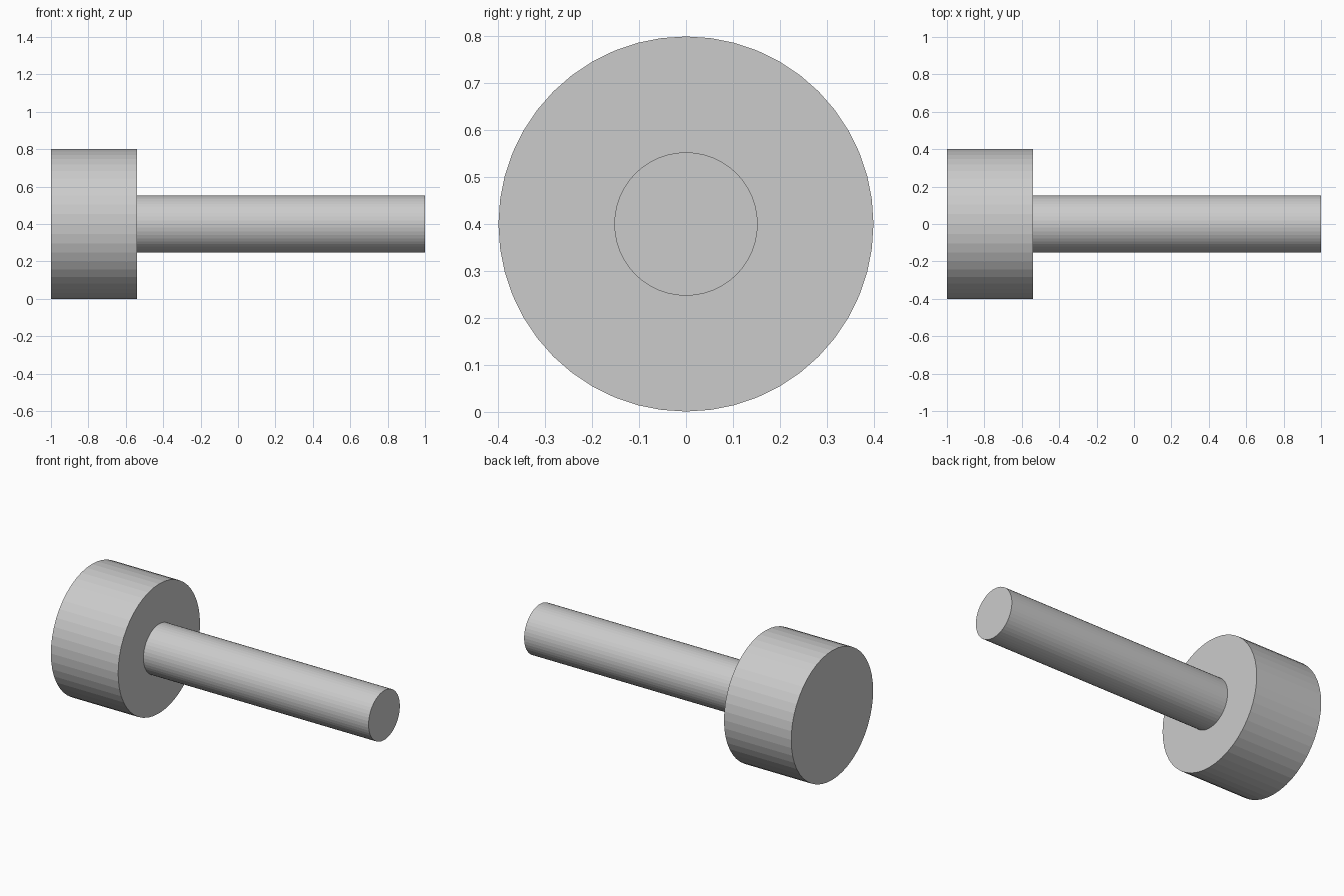
import bpy
import math

if "Cube" in bpy.data.objects:
    bpy.data.objects.remove(bpy.data.objects["Cube"])


def x_cylinder(name, x0, x1, radius, z, sides=48):
    """Flat-shaded cylinder lying along the x axis."""
    bpy.ops.mesh.primitive_cylinder_add(
        vertices=sides, radius=radius, depth=x1 - x0,
        location=((x0 + x1) / 2, 0, z), rotation=(0, math.pi / 2, 0))
    obj = bpy.context.object
    obj.name = name
    bpy.ops.object.transform_apply(location=False, rotation=True, scale=True)
    return obj


AXIS_Z = 0.4

# Wide head at the left end
x_cylinder("head", -1.0, -0.54, 0.4, AXIS_Z)

# Thin shaft running out of the head
x_cylinder("shaft", -0.54, 1.0, 0.153, AXIS_Z)
